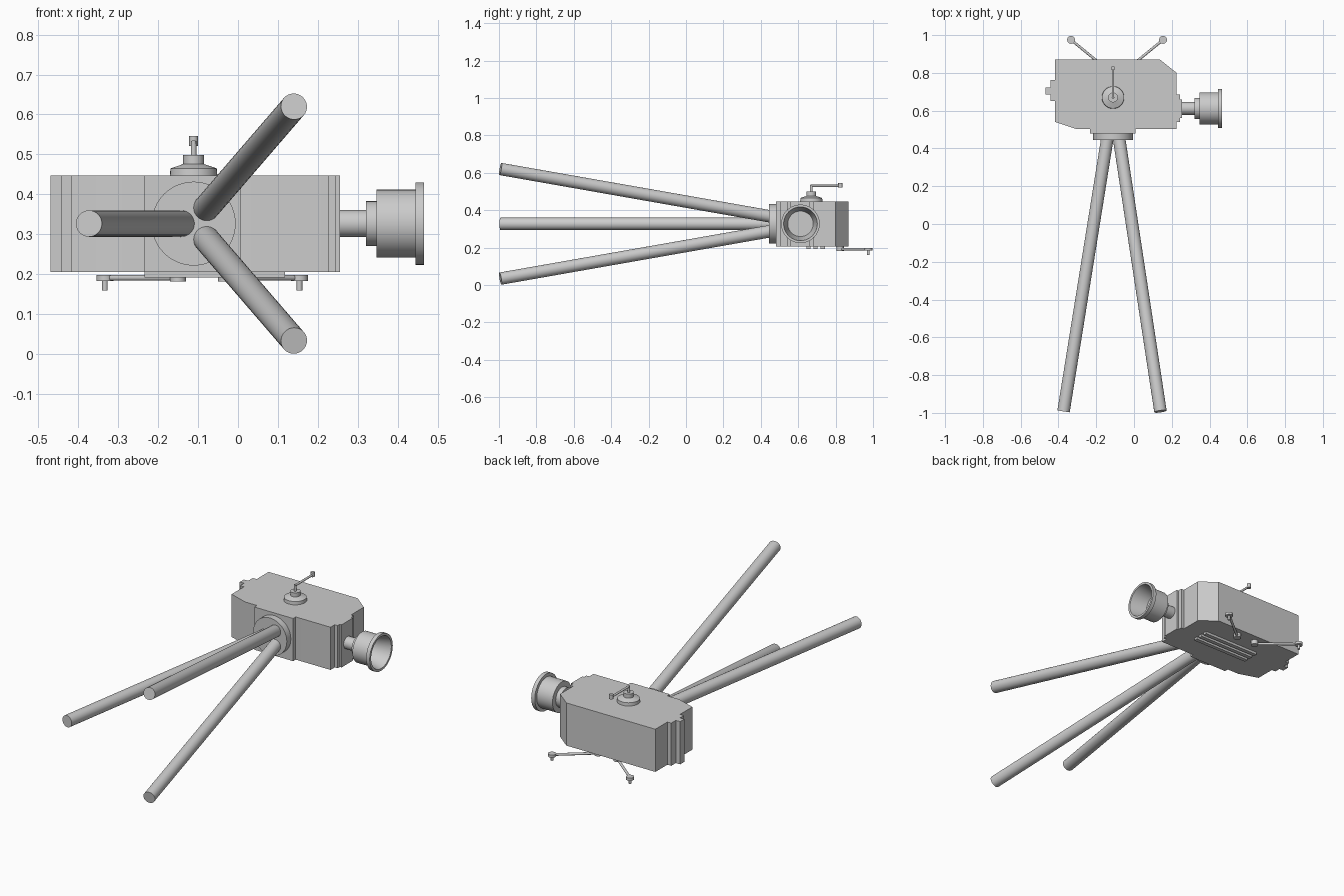
import bpy, bmesh, math
from mathutils import Vector

if "Cube" in bpy.data.objects:
    bpy.data.objects.remove(bpy.data.objects["Cube"])


def finish(name, bm):
    bmesh.ops.recalc_face_normals(bm, faces=bm.faces)
    me = bpy.data.meshes.new(name)
    bm.to_mesh(me)
    bm.free()
    ob = bpy.data.objects.new(name, me)
    bpy.context.collection.objects.link(ob)
    bpy.ops.object.select_all(action='DESELECT')
    ob.select_set(True)
    bpy.context.view_layer.objects.active = ob
    bpy.ops.object.shade_smooth_by_angle(angle=math.radians(35))
    return ob


def extrude(name, outline, z0, z1):
    """Extrude an xy outline from z0 to z1."""
    bm = bmesh.new()
    face = bm.faces.new([bm.verts.new((x, y, z0)) for x, y in outline])
    res = bmesh.ops.extrude_face_region(bm, geom=[face])
    verts = [v for v in res['geom'] if isinstance(v, bmesh.types.BMVert)]
    bmesh.ops.translate(bm, verts=verts, vec=(0, 0, z1 - z0))
    return finish(name, bm)


def box(name, x0, x1, y0, y1, z0, z1):
    return extrude(name, [(x0, y0), (x1, y0), (x1, y1), (x0, y1)], z0, z1)


def lathe(name, origin, axis, profile, n=32):
    """Revolve (distance, radius) points about an axis; radius 0 closes an end."""
    bm = bmesh.new()
    q = Vector((0, 0, 1)).rotation_difference(Vector(axis).normalized())
    rings = []
    for d, r in profile:
        count = n if r > 0 else 1
        rings.append([bm.verts.new(Vector(origin) + q @ Vector((
            r * math.cos(2 * math.pi * i / n), r * math.sin(2 * math.pi * i / n), d)))
            for i in range(count)])
    for a, b in zip(rings, rings[1:]):
        for i in range(n):
            j = (i + 1) % n
            quad = [a[i % len(a)], a[j % len(a)], b[j % len(b)], b[i % len(b)]]
            bm.faces.new(list(dict.fromkeys(quad)))
    return finish(name, bm)


def rod(name, p, q, r, n=24):
    d = Vector(q) - Vector(p)
    return lathe(name, p, d, [(0, 0), (0, r), (d.length, r), (d.length, 0)], n)


Z0, Z1, ZC = 0.206, 0.447, 0.327
CX = -0.111

# Camera body with chamfered corners
extrude("camera_body", [(-0.418, 0.87), (0.138, 0.87), (0.226, 0.80), (0.226, 0.503),
                        (-0.307, 0.503), (-0.418, 0.54)], Z0, Z1)

# Stepped full-height plates on both ends and the mounting side
box("lens_plate_inner", 0.22, 0.244, 0.54, 0.685, Z0, Z1)
box("lens_plate_outer", 0.24, 0.255, 0.56, 0.66, Z0, Z1)
box("rear_plate_inner", -0.442, -0.41, 0.65, 0.763, Z0, Z1)
box("rear_plate_outer", -0.469, -0.44, 0.685, 0.722, Z0, Z1)
box("mount_plate", -0.234, 0.008, 0.48, 0.51, Z0, Z1)

# Tripod head and three splayed legs
rod("tripod_head", (CX, 0.485, ZC), (CX, 0.444, ZC), 0.105, 48)
for i, (sx, sz, ex, ez) in enumerate([(-0.08, 0.365, 0.14, 0.62),
                                      (-0.08, 0.289, 0.14, 0.034),
                                      (-0.14, ZC, -0.373, ZC)]):
    rod(f"tripod_leg_{i + 1}", (sx, 0.46, sz), (ex, -0.992, ez), 0.033, 32)

# Lens barrel with a hollow hood
lathe("lens", (0.25, 0.612, ZC), (1, 0, 0),
      [(0, 0), (0, 0.034), (0.07, 0.034), (0.07, 0.056), (0.096, 0.056), (0.096, 0.085),
       (0.194, 0.085), (0.194, 0.103), (0.216, 0.103), (0.216, 0.09), (0.12, 0.068),
       (0.12, 0)], 48)

# Winding crank on the upper side
CY = 0.67
lathe("crank_base", (CX, CY, 0.44), (0, 0, 1),
      [(0, 0), (0, 0.06), (0.025, 0.058), (0.036, 0.026), (0.059, 0.026), (0.059, 0)])
rod("crank_post", (CX, CY, 0.49), (CX, CY, 0.534), 0.007, 16)
rod("crank_arm", (CX, CY - 0.005, 0.53), (CX, 0.825, 0.53), 0.006, 16)
rod("crank_knob", (CX, 0.825, 0.521), (CX, 0.825, 0.546), 0.011, 16)

# Two folding handles on the lower side
for side, bx, ex in (("left", -0.15, -0.333), ("right", -0.03, 0.154)):
    rod(f"{side}_handle_pivot", (bx, 0.825, 0.21), (bx, 0.825, 0.182), 0.02)
    rod(f"{side}_handle_arm", (bx, 0.825, 0.191), (ex, 0.975, 0.191), 0.007, 16)
    rod(f"{side}_handle_end", (ex, 0.975, 0.198), (ex, 0.975, 0.183), 0.021)
    rod(f"{side}_handle_grip", (ex, 0.975, 0.185), (ex, 0.975, 0.159), 0.007, 16)

# Ribs on the lower side
for i in range(3):
    y = 0.655 + 0.038 * i
    box(f"lower_rib_{i + 1}", -0.234, 0.118, y - 0.011, y + 0.011, 0.192, Z0 + 0.005)
